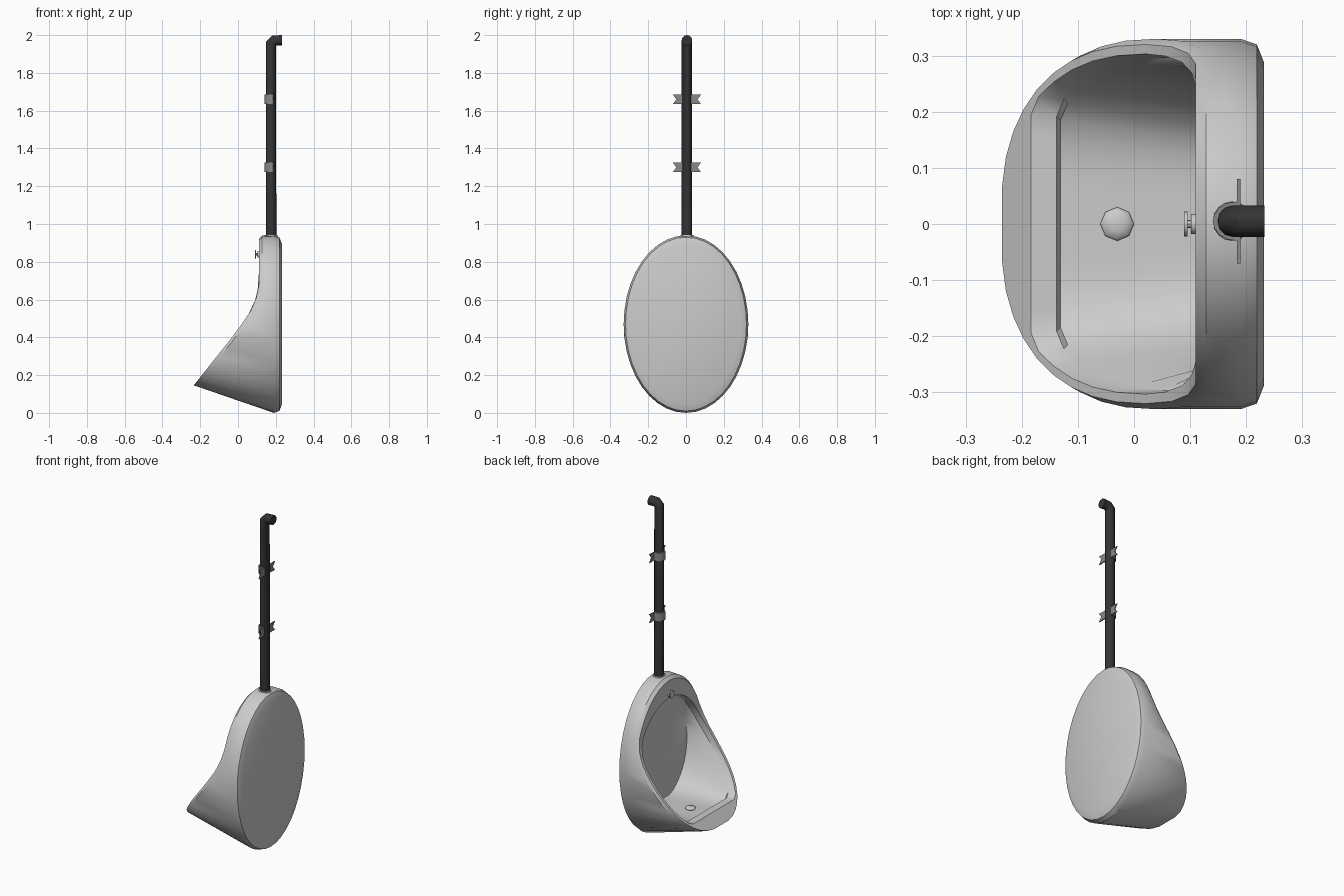
import bpy, bmesh, math
from mathutils import Matrix

cube = bpy.data.objects.get("Cube")
if cube:
    bpy.data.objects.remove(cube)


def material(name, value, rough):
    m = bpy.data.materials.new(name)
    m.use_nodes = True
    colour = (value, value, value, 1)
    m.diffuse_color = colour
    node = m.node_tree.nodes["Principled BSDF"]
    node.inputs["Base Color"].default_value = colour
    node.inputs["Roughness"].default_value = rough
    return m


porcelain = material("porcelain grey white", 0.6, 0.4)
black = material("black pipe", 0.034, 0.5)
metal = material("grey metal", 0.25, 0.5)


def smooth(ob, angle=35):
    bpy.ops.object.select_all(action="DESELECT")
    ob.select_set(True)
    bpy.context.view_layer.objects.active = ob
    bpy.ops.object.shade_smooth_by_angle(angle=math.radians(angle))


def finish(name, bm, mat):
    bmesh.ops.recalc_face_normals(bm, faces=bm.faces)
    mesh = bpy.data.meshes.new(name)
    bm.to_mesh(mesh)
    bm.free()
    mesh.materials.append(mat)
    ob = bpy.data.objects.new(name, mesh)
    bpy.context.collection.objects.link(ob)
    smooth(ob)


# Bowl: rings lofted from the wall plate, over the rim, into the basin
SEGMENTS = 40
MID = 0.47
RIM = [(0.145, -0.235), (0.44, 0.0), (0.56, 0.08), (0.65, 0.11), (1, 0.11)]


def rim_x(z):
    for (z0, x0), (z1, x1) in zip(RIM, RIM[1:]):
        if z <= z1:
            return x0 + (x1 - x0) * max(0, z - z0) / (z1 - z0)
    return RIM[-1][1]


def ring(width, up, down, x=None, offset=0, floor=0, drop=0, square=2):
    """Oval loop, its lower half squared off and cut flat at the floor height."""
    points = []
    for i in range(SEGMENTS):
        t = math.tau * i / SEGMENTS
        s, c = math.sin(t), math.cos(t)
        power = 2 / square if c < 0 else 1
        y = width * math.copysign(abs(s) ** power, s)
        z = max(floor, MID + (up * c if c > 0 else -down * abs(c) ** power))
        px = rim_x(z) + offset if x is None else x
        points.append((px, y, z - drop * max(0, -c)))
    return points


rings = [
    ring(0.287, 0.425, 0.425, x=0.232),
    ring(0.32, 0.46, 0.46, x=0.219),
    ring(0.33, 0.47, 0.47, x=0.19),
    ring(0.33, 0.468, 0.335, offset=0.018, floor=0.14, square=2.4),
    ring(0.32, 0.45, 0.33, floor=0.145, square=2.4),
    ring(0.303, 0.345, 0.325, floor=0.21, square=2.4),
    ring(0.297, 0.335, 0.325, offset=0.045, floor=0.21, square=2.4),
    ring(0.287, 0.33, 0.325, offset=0.052, floor=0.21, drop=0.022, square=2.4),
    ring(0.245, 0.33, 0.3, x=0.165, floor=0.19),
]
bm = bmesh.new()
loops = [[bm.verts.new(p) for p in r] for r in rings]
for a, b in zip(loops, loops[1:]):
    for i in range(SEGMENTS):
        j = (i + 1) % SEGMENTS
        bm.faces.new((a[i], a[j], b[j], b[i]))
bm.faces.new(loops[0])
bm.faces.new(loops[-1])
finish("bowl", bm, porcelain)


def cylinder(name, radius, depth, place, mat, axis="Z", sides=16, top=None):
    bm = bmesh.new()
    turn = Matrix.Rotation(math.pi / 2, 4, "Y") if axis == "X" else Matrix()
    bmesh.ops.create_cone(bm, cap_ends=True, segments=sides, radius1=radius,
                          radius2=radius if top is None else top, depth=depth,
                          matrix=Matrix.Translation(place) @ turn)
    finish(name, bm, mat)


# Domed drain set on the basin floor
bm = bmesh.new()
bmesh.ops.create_uvsphere(bm, u_segments=8, v_segments=6, radius=0.03)
bmesh.ops.transform(bm, verts=bm.verts, matrix=Matrix.Translation((-0.03, 0, 0.192))
                    @ Matrix.Diagonal((1, 1, 0.35, 1)))
finish("drain", bm, porcelain)

# Flush knob on the upper face
cylinder("knob_base", 0.018, 0.008, (0.106, 0, 0.84), porcelain, "X", 12)
cylinder("knob_stem", 0.007, 0.02, (0.1, 0, 0.84), porcelain, "X", 8)
cylinder("knob_disc", 0.022, 0.006, (0.092, 0, 0.84), porcelain, "X", 12)

# Supply pipe with an elbow into the wall
PX, PY = 0.175, 0.005
cylinder("pipe_collar", 0.037, 0.02, (PX, PY, 0.931), porcelain, top=0.034)
curve = bpy.data.curves.new("supply_pipe", "CURVE")
curve.dimensions = "3D"
curve.bevel_depth = 0.028
curve.bevel_resolution = 4
curve.use_fill_caps = True
path = [(PX, 0.92), (PX, 1.955), (PX + 0.017, 1.972), (0.233, 1.972)]
spline = curve.splines.new("POLY")
spline.points.add(len(path) - 1)
for point, (x, z) in zip(spline.points, path):
    point.co = (x, PY, z, 1)
curve.materials.append(black)
pipe = bpy.data.objects.new("supply_pipe", curve)
bpy.context.collection.objects.link(pipe)
bpy.ops.object.select_all(action="DESELECT")
pipe.select_set(True)
bpy.context.view_layer.objects.active = pipe
bpy.ops.object.convert(target="MESH")
smooth(bpy.context.view_layer.objects.active)

# Pipe clamps: a half band around the pipe and a notched plate behind it
HALF = [(0, -0.023), (0.075, -0.026), (0.056, 0), (0.075, 0.026), (0, 0.023)]
OUTLINE = HALF + [(-y, z) for y, z in reversed(HALF[1:-1])]


def extrude(name, outline, vec):
    bm = bmesh.new()
    face = bm.faces.new([bm.verts.new(p) for p in outline])
    out = bmesh.ops.extrude_face_region(bm, geom=[face])
    moved = [v for v in out["geom"] if isinstance(v, bmesh.types.BMVert)]
    bmesh.ops.translate(bm, verts=moved, vec=vec)
    finish(name, bm, metal)


def clamp(name, height):
    extrude(name + "_plate", [(0.184, PY + y, height + z) for y, z in OUTLINE],
            (0.006, 0, 0))
    arc = [math.pi * (0.5 + i / 8) for i in range(9)]
    section = [(0.035, a) for a in arc] + [(0.026, a) for a in reversed(arc)]
    extrude(name + "_band", [(PX + 0.009 + r * math.cos(a) * 1.25, PY + r * math.sin(a),
                              height - 0.025) for r, a in section], (0, 0, 0.05))


clamp("lower_clamp", 1.3)
clamp("upper_clamp", 1.66)
